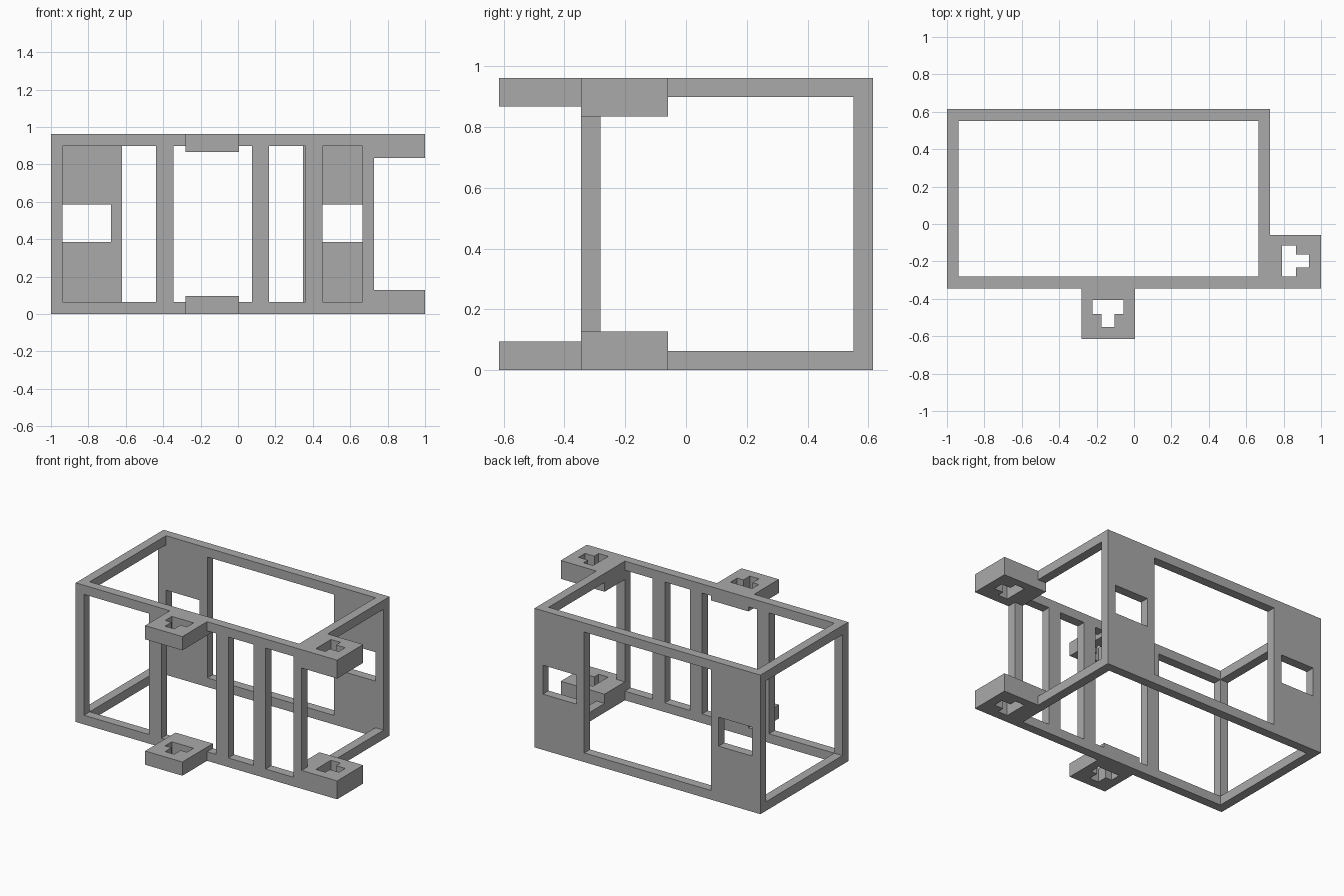
import bpy
import bmesh

cube = bpy.data.objects.get("Cube")
if cube:
    bpy.data.objects.remove(cube, do_unlink=True)

grey = bpy.data.materials.new("mid_grey")
grey.use_nodes = True
GREY = (0.4, 0.4, 0.4, 1)
grey.diffuse_color = GREY
grey.node_tree.nodes["Principled BSDF"].inputs["Base Color"].default_value = GREY


def prism(name, outline, z0, z1):
    """Solid made by extruding a flat outline from z0 to z1."""
    bm = bmesh.new()
    face = bm.faces.new([bm.verts.new((x, y, z0)) for x, y in outline])
    top = bmesh.ops.extrude_face_region(bm, geom=[face])["geom"]
    for v in top:
        if isinstance(v, bmesh.types.BMVert):
            v.co.z = z1
    bmesh.ops.recalc_face_normals(bm, faces=bm.faces)
    mesh = bpy.data.meshes.new(name)
    bm.to_mesh(mesh)
    bm.free()
    mesh.materials.append(grey)
    obj = bpy.data.objects.new(name, mesh)
    bpy.context.collection.objects.link(obj)
    return obj


def box(name, x, y, z):
    return prism(name, [(x[0], y[0]), (x[1], y[0]), (x[1], y[1]), (x[0], y[1])], *z)


def combine(target, other, operation):
    """Apply a boolean and remove the helper solid."""
    mod = target.modifiers.new("combine", 'BOOLEAN')
    mod.operation, mod.solver, mod.object = operation, 'EXACT', other
    bpy.context.view_layer.objects.active = target
    bpy.ops.object.modifier_apply(modifier=mod.name)
    bpy.data.objects.remove(other, do_unlink=True)


# Overall sizes
H, T = 0.962, 0.063
X0, X1, Y0, Y1 = -1.0, 0.728, -0.345, 0.615
inner_x, inner_y, inner_z = (X0 + T, X1 - T), (Y0 + T, Y1 - T), (T, H - T)
front_cut, back_cut = (Y0 - 0.1, Y0 + 0.1), (Y1 - 0.1, Y1 + 0.1)

# Frame: hollow tube, open above, below and at both ends
frame = box("frame", (X0, X1), (Y0, Y1), (0, H))
combine(frame, box("hollow", inner_x, inner_y, (-0.1, H + 0.1)), 'DIFFERENCE')
combine(frame, box("end_opening", (X0 - 0.1, X1 + 0.1), inner_y, inner_z), 'DIFFERENCE')

# Front openings between the uprights
for span in [(inner_x[0], -0.438), (-0.345, 0.075), (0.167, 0.36), (0.453, inner_x[1])]:
    combine(frame, box("front_opening", span, front_cut, inner_z), 'DIFFERENCE')

# Back opening and the two windows in the side panels
combine(frame, box("back_opening", (-0.62, 0.348), back_cut, inner_z), 'DIFFERENCE')
for span in [(inner_x[0], -0.68), (0.408, inner_x[1])]:
    combine(frame, box("back_window", span, back_cut, (0.385, 0.585)), 'DIFFERENCE')


def t_slot(cx, cy, dx, dy):
    """T outline; the stem points along (dx, dy)."""
    pts = [(-0.083, 0), (-0.083, 0.073), (-0.035, 0.073), (-0.035, 0.143),
           (0.035, 0.143), (0.035, 0.073), (0.083, 0.073), (0.083, 0)]
    return [(cx + u * dy + v * dx, cy - u * dx + v * dy) for u, v in pts]


# Slotted brackets on the front and the left end, at the bottom and top
brackets = [
    ("front_bracket", (-0.28, 0.005), (-0.615, Y0 + T), 0.095, t_slot(-0.138, -0.407, 0, -1)),
    ("end_bracket", (X1 - T, 1.0), (Y0, -0.06), 0.127, t_slot(0.792, -0.198, 1, 0)),
]
for name, x, y, height, slot in brackets:
    for z in [(0, height), (H - height, H)]:
        block = box(name, x, y, z)
        combine(block, prism("slot", slot, z[0] - 0.1, z[1] + 0.1), 'DIFFERENCE')
        combine(frame, block, 'UNION')
